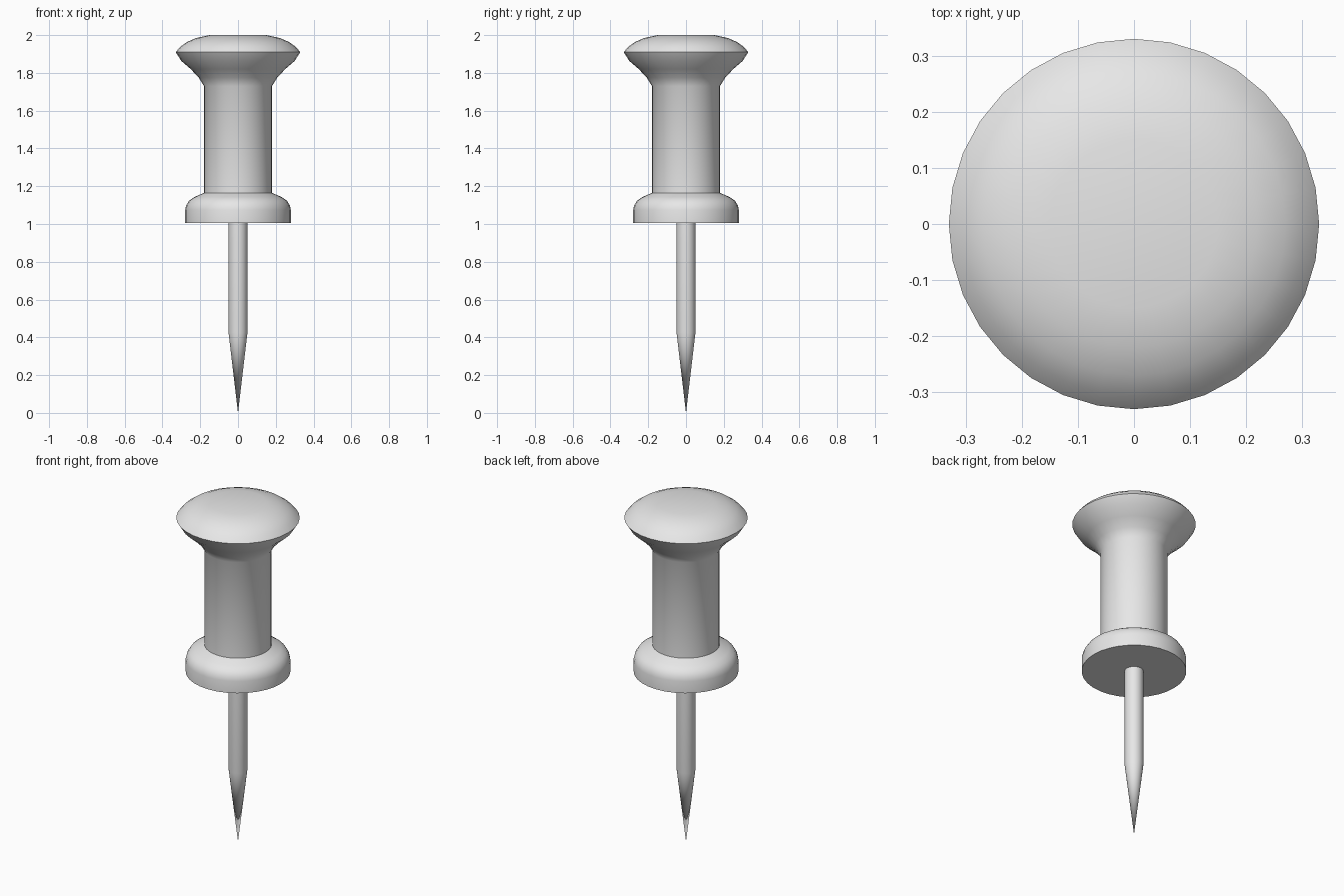
import bpy, bmesh, math

if "Cube" in bpy.data.objects:
    bpy.data.objects.remove(bpy.data.objects["Cube"])

grey = bpy.data.materials.new("light_grey")
grey.diffuse_color = (0.8, 0.8, 0.8, 1)
grey.use_nodes = True
grey.node_tree.nodes["Principled BSDF"].inputs["Base Color"].default_value = grey.diffuse_color


def lathe(name, profile, sides, angle):
    """Revolve (radius, z) points about z; radius 0 makes a pole."""
    bm = bmesh.new()
    rings = []
    for r, z in profile:
        n = sides if r > 0 else 1
        rings.append([bm.verts.new((r * math.cos(2 * math.pi * i / sides),
                                    r * math.sin(2 * math.pi * i / sides), z)) for i in range(n)])
    for a, b in zip(rings, rings[1:]):
        for i in range(sides):
            j = (i + 1) % sides
            quad = [a[i % len(a)], a[j % len(a)], b[j % len(b)], b[i % len(b)]]
            bm.faces.new(list(dict.fromkeys(quad)))
    bmesh.ops.recalc_face_normals(bm, faces=bm.faces)
    mesh = bpy.data.meshes.new(name)
    bm.to_mesh(mesh)
    bm.free()
    ob = bpy.data.objects.new(name, mesh)
    bpy.context.collection.objects.link(ob)
    mesh.materials.append(grey)
    bpy.ops.object.select_all(action='DESELECT')
    ob.select_set(True)
    bpy.context.view_layer.objects.active = ob
    bpy.ops.object.shade_smooth_by_angle(angle=math.radians(angle))
    return ob


# Grip: flat base, rounded collar, straight waist, flared domed head
lathe("grip", [
    (0, 1.005), (0.28, 1.005), (0.28, 1.075), (0.274, 1.10), (0.258, 1.125),
    (0.23, 1.143), (0.18, 1.165), (0.18, 1.73), (0.208, 1.775), (0.25, 1.82),
    (0.30, 1.863), (0.33, 1.91), (0.306, 1.938), (0.27, 1.964),
    (0.22, 1.985), (0.15, 2.0), (0, 2.0)], 32, 50)

# Pin: straight shank with a long tapered point
lathe("pin", [(0, 1.01), (0.05, 1.01), (0.05, 0.425), (0, 0)], 32, 40)
